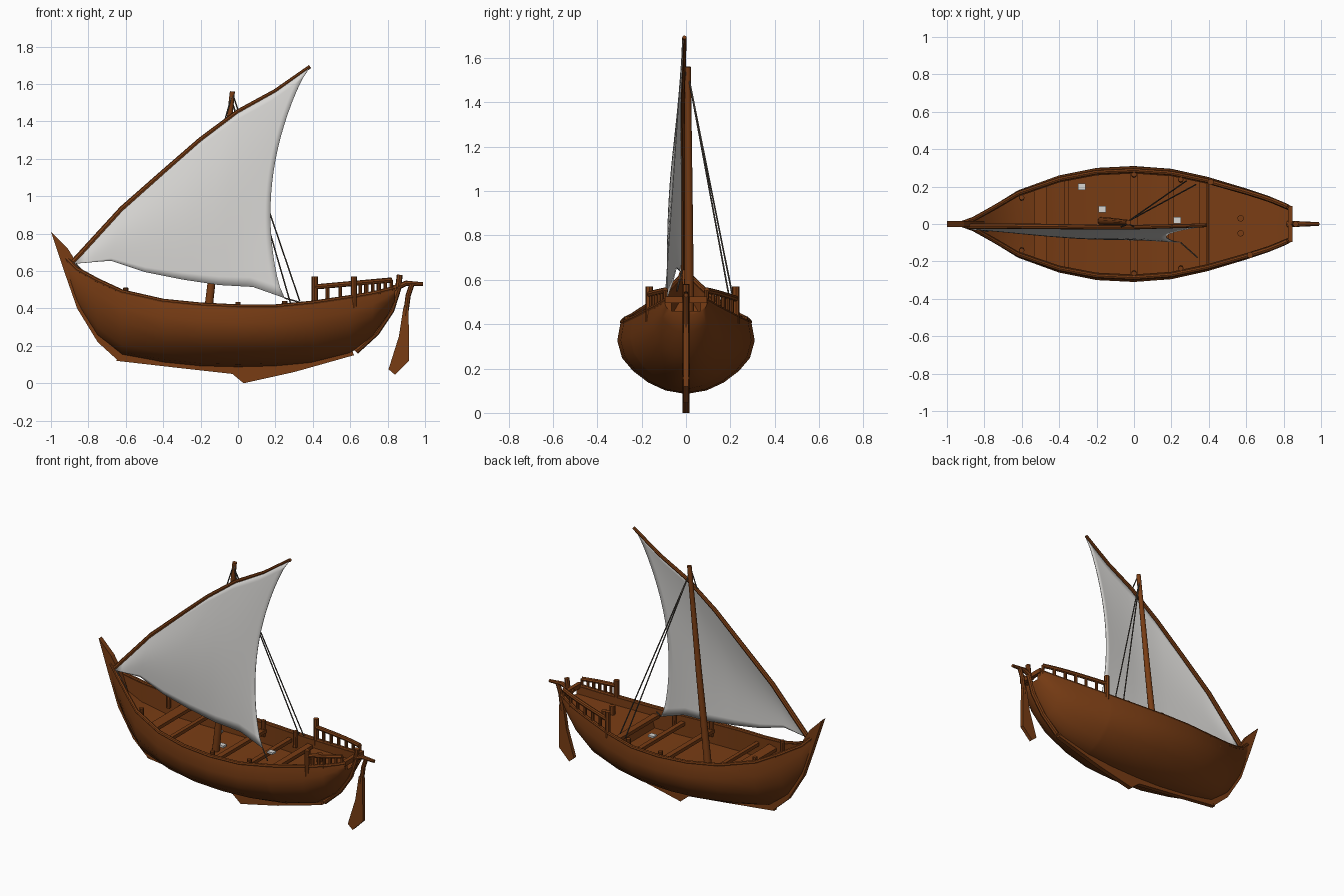
import bpy, bmesh, math
from mathutils import Vector

cube = bpy.data.objects.get("Cube")
if cube:
    bpy.data.objects.remove(cube, do_unlink=True)


def material(name, rgb):
    m = bpy.data.materials.new(name)
    m.use_nodes = True
    m.diffuse_color = (*rgb, 1)
    bsdf = next(n for n in m.node_tree.nodes if n.type == "BSDF_PRINCIPLED")
    bsdf.inputs["Base Color"].default_value = (*rgb, 1)
    bsdf.inputs["Roughness"].default_value = 0.9
    return m


WOOD = material("brown wood", (0.19, 0.046, 0.007))
CLOTH = material("pale canvas", (0.68, 0.67, 0.65))
ROPE = material("dark rope", (0.09, 0.075, 0.06))


def finish(name, bm, mat, smooth=True):
    bmesh.ops.recalc_face_normals(bm, faces=bm.faces)
    me = bpy.data.meshes.new(name)
    bm.to_mesh(me)
    bm.free()
    me.materials.append(mat)
    ob = bpy.data.objects.new(name, me)
    bpy.context.collection.objects.link(ob)
    if smooth:
        bpy.ops.object.select_all(action="DESELECT")
        ob.select_set(True)
        bpy.context.view_layer.objects.active = ob
        bpy.ops.object.shade_smooth_by_angle(angle=math.radians(40))
    return ob


def loft(bm, rings):
    n = len(rings[0])
    for a, b in zip(rings, rings[1:]):
        for k in range(n):
            bm.faces.new((a[k], a[(k + 1) % n], b[(k + 1) % n], b[k]))
    bm.faces.new(rings[0])
    bm.faces.new(rings[-1])


def rod(name, pts, r0, r1=None, mat=WOOD, sides=8):
    """Round bar through the points, tapering from r0 to r1."""
    r1 = r0 if r1 is None else r1
    bm = bmesh.new()
    pts = [Vector(p) for p in pts]
    rings = []
    for i, p in enumerate(pts):
        d = (pts[min(i + 1, len(pts) - 1)] - pts[max(i - 1, 0)]).normalized()
        q = d.to_track_quat("Z", "Y")
        r = r0 + (r1 - r0) * i / (len(pts) - 1)
        angles = [math.tau * k / sides for k in range(sides)]
        rings.append([bm.verts.new(p + q @ Vector((r * math.cos(a), r * math.sin(a), 0)))
                      for a in angles])
    loft(bm, rings)
    finish(name, bm, mat)


def plate(name, outline, thick):
    """Flat side-view outline (x, z) extruded across y."""
    bm = bmesh.new()
    loft(bm, [[bm.verts.new((x, y, z)) for x, z in outline]
              for y in (-thick / 2, thick / 2)])
    finish(name, bm, WOOD, False)


def box(name, centre, size, mat=WOOD):
    bm = bmesh.new()
    bmesh.ops.create_cube(bm, size=1)
    for v in bm.verts:
        v.co = Vector([c + a * s for c, a, s in zip(centre, v.co, size)])
    finish(name, bm, mat, False)


def sample(path, t):
    """Point at fraction t along evenly weighted control points."""
    f = t * (len(path) - 1)
    i = min(int(f), len(path) - 2)
    return Vector(path[i]).lerp(Vector(path[i + 1]), f - i)


# Hull stations: x, half width, keel height, sheer height
stations = [
    (-.93, .01, .60, .68), (-.86, .035, .42, .61), (-.75, .10, .25, .55),
    (-.62, .18, .15, .49), (-.4, .26, .11, .44), (-.2, .30, .09, .42),
    (0, .31, .085, .41), (.2, .295, .09, .41), (.38, .255, .107, .428),
    (.4, .25, .11, .43), (.6, .19, .16, .46), (.72, .15, .25, .48),
    (.80, .115, .36, .50), (.84, .095, .44, .51)]
section = [(.3, .05), (.55, .16), (.77, .32), (.93, .5), (1, .74), (.95, 1)]


def at(x):
    """Half width and sheer height of the hull at x."""
    for a, b in zip(stations, stations[1:]):
        if x <= b[0]:
            t = (x - a[0]) / (b[0] - a[0])
            return a[1] + (b[1] - a[1]) * t, a[3] + (b[3] - a[3]) * t
    return b[1], b[3]


# Hull shell with its floor and raised stern deck in one loft
bm = bmesh.new()
rings = []
for x, w, keel, sheer in stations:
    inner = max(w * .95 - .025, w * .3)
    floor = sheer - .05 if x > .39 else max(.28, keel + .6 * (sheer - keel))
    half = [(w * a, keel + (sheer - keel) * h) for a, h in section]
    half += [(inner, sheer), (inner, floor)]
    ring = [(0, keel)] + half + [(0, floor)] + [(-y, z) for y, z in reversed(half)]
    rings.append([bm.verts.new((x, y, z)) for y, z in ring])
loft(bm, rings)
finish("hull", bm, WOOD)

# Gunwales
for side, label in ((1, "left"), (-1, "right")):
    rod(label + "_gunwale",
        [(x, side * (w * .95 - .008), s) for x, w, k, s in stations], .012)

# Stem, keel and stern post
plate("stem", [(-1, .81), (-.93, .6), (-.86, .4), (-.75, .22), (-.64, .12),
               (-.6, .18), (-.7, .28), (-.8, .48), (-.86, .64), (-.91, .72)], .032)
plate("keel", [(-.65, .12), (-.3, .08), (-.03, .05), (.03, 0), (.3, .06),
               (.62, .15), (.6, .2), (0, .13), (-.62, .18)], .03)
rod("stern_post", [(.63, 0, .17), (.74, 0, .27), (.82, 0, .39), (.855, 0, .5),
                   (.865, 0, .58)], .016)

# Thwarts and deck fittings
for i, (x, depth) in enumerate([(-.5, .07), (-.36, .025), (0, .035), (.2, .03), (.37, .04)]):
    w, s = at(x)
    box(f"thwart_{i + 1}", (x, 0, s - .045), (depth, 2 * w * .92, .022))
w, s = at(.84)
box("transom_cap", (.835, 0, s), (.025, 2 * w, .03))
for y in (.03, -.05):
    rod("deck_bitt", [(.57, y, .39), (.57, y, .46)], .018)
for x in (-.6, 0, .25):
    for side in (1, -1):
        w, s = at(x)
        rod("cleat", [(x, side * (w - .05), s - .08), (x, side * (w - .045), s + .025)], .014)


def rail_point(x, side, z):
    return (x, side * (at(x)[0] * .93 - .005), z)


# Stern rails
for side, start, label in ((1, .41, "left"), (-1, .62, "right")):
    span = [start + (.82 - start) * k / 6 for k in range(7)]
    top = [rail_point(x, side, .515 + (x - .41) * .09) for x in span]
    rod(label + "_rail", top, .014)
    for x, tip in zip(span, top):
        rod(label + "_rail_post", [rail_point(x, side, at(x)[1] - .02), tip], .01)
    rod(label + "_rail_end", [rail_point(start, side, z) for z in (.40, .57)], .017)

# Steering arm and rudder
rod("steering_arm", [(.82, 0, .50), (.9, 0, .535), (.99, 0, .53)], .018, .01)
rod("rudder_stock", [(.93, 0, .53), (.91, 0, .47), (.895, 0, .36)], .014)
plate("rudder_blade", [(.885, .41), (.912, .40), (.915, .12), (.84, .045),
                       (.805, .075), (.86, .25)], .024)

# Mast and yard
yard = [(-.88, -.02, .645), (-.62, -.02, .93), (-.4, -.022, 1.125), (-.2, -.025, 1.30),
        (0, -.025, 1.45), (.2, -.02, 1.56), (.385, -.015, 1.69)]
rod("mast", [(-.175, .015, .25), (-.1, .012, .9), (-.03, .008, 1.56)], .024, .014, sides=10)
rod("yard", [(x, y + .008, z + .003) for x, y, z in yard], .016, .010)

# Sail: patch between yard and foot, with a hollow trailing edge
foot = [(-.87, -.03, .64), (-.68, -.045, .655), (-.5, -.06, .595), (-.3, -.075, .555),
        (-.1, -.085, .525), (.08, -.09, .515), (.25, -.10, .455)]
bm = bmesh.new()
N, M = 24, 20
grid = []
for i in range(N + 1):
    s = i / N
    row = []
    for j in range(M + 1):
        t = j / M
        p = sample(foot, s).lerp(sample(yard, s), t)
        bulge = max(0, math.sin(math.pi * t))
        p.x -= .135 * s ** 3 * bulge ** .75
        p.y -= .025 * math.sin(math.pi * s) * bulge
        row.append(bm.verts.new(p))
    grid.append(row)
for a, b in zip(grid, grid[1:]):
    for j in range(M):
        bm.faces.new((a[j], b[j], b[j + 1], a[j + 1]))
sail = finish("sail", bm, CLOTH)
solid = sail.modifiers.new("thickness", "SOLIDIFY")
solid.thickness = .004

# Rigging
head = (-.03, .015, 1.5)
ropes = [(head, (.33, .21, .44)), (head, (.28, .23, .43)),
         ((-.03, 0, 1.55), (-.07, -.015, 1.41)), ((-.03, 0, 1.55), (.0, -.015, 1.46)),
         ((-.87, -.02, .64), (-.78, -.04, .55)), ((.25, -.10, .455), (.34, -.18, .43))]
for i, ends in enumerate(ropes):
    rod(f"rope_{i + 1}", ends, .004, mat=ROPE, sides=5)

# Loose canvas scraps on the deck
for x, y, z in ((.23, .02, .38), (-.28, .2, .31), (-.17, .08, .295)):
    box("canvas_scrap", (x, y, z), (.04, .035, .012), CLOTH)
